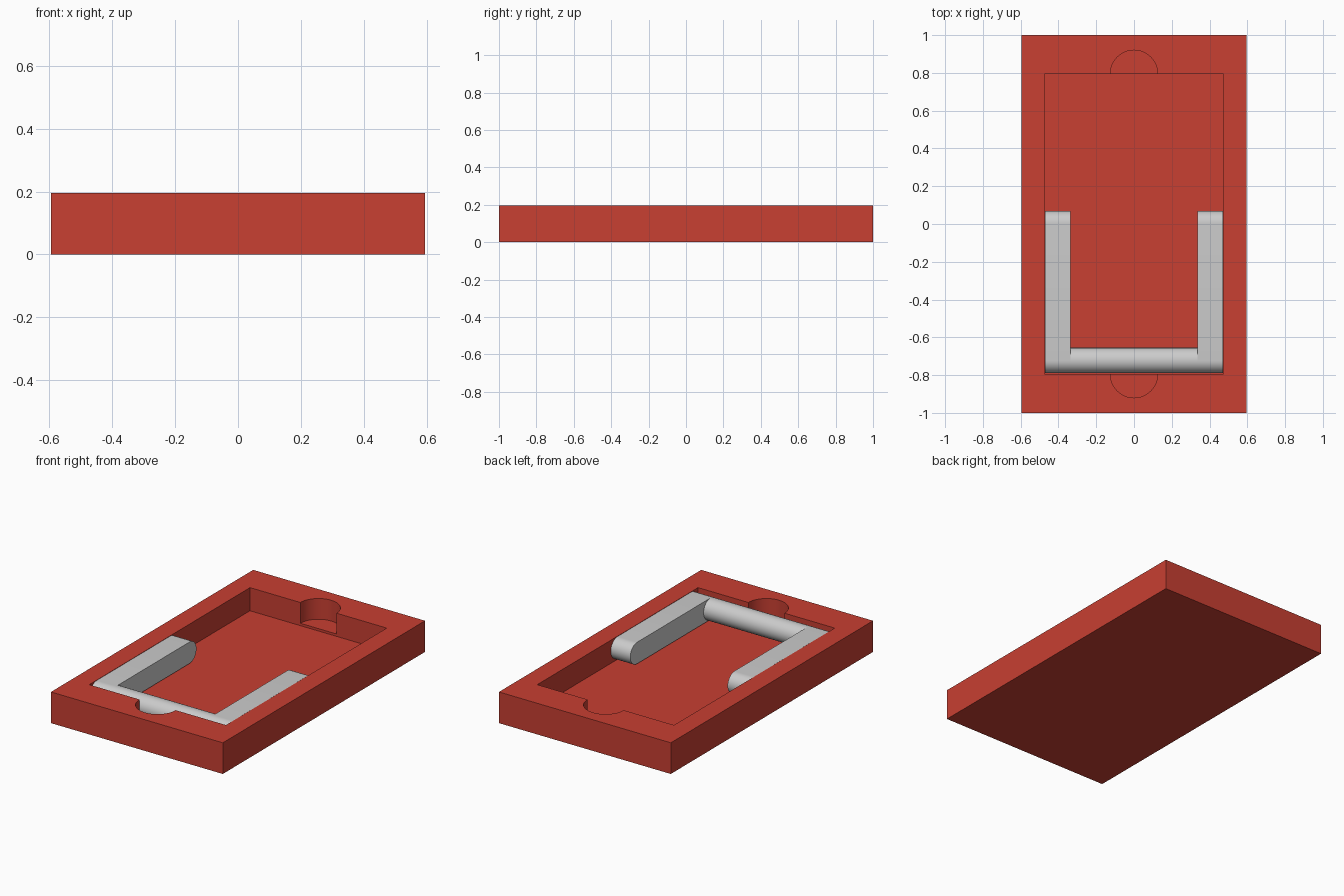
import bpy, bmesh, math

if "Cube" in bpy.data.objects:
    bpy.data.objects.remove(bpy.data.objects["Cube"])

RIM, FLOOR, NOTCH_FLOOR = 0.195, 0.05, 0.065   # tray heights
R = 0.0675                                      # stand half thickness
Y0, Y1, ZC = -0.7225, 0.0025, RIM - 0.0685      # stand arm end centres

red = bpy.data.materials.new("red")
red.diffuse_color = (0.58, 0.05, 0.032, 1)
red.use_nodes = True
red.node_tree.nodes["Principled BSDF"].inputs["Base Color"].default_value = red.diffuse_color


def smooth(ob):
    bpy.ops.object.select_all(action='DESELECT')
    ob.select_set(True)
    bpy.context.view_layer.objects.active = ob
    bpy.ops.object.shade_smooth_by_angle(angle=math.radians(30))


def box(name, x, y, z0, z1):
    bpy.ops.mesh.primitive_cube_add(size=1, location=(0, 0, (z0 + z1) / 2))
    ob = bpy.context.object
    ob.name = name
    ob.scale = (2 * x, 2 * y, z1 - z0)
    bpy.ops.object.transform_apply(location=True, rotation=True, scale=True)
    return ob


def cut(ob, cutter):
    m = ob.modifiers.new("cut", 'BOOLEAN')
    m.operation, m.solver, m.object = 'DIFFERENCE', 'EXACT', cutter
    bpy.context.view_layer.objects.active = ob
    bpy.ops.object.modifier_apply(modifier=m.name)
    bpy.data.objects.remove(cutter)


def extrude_x(name, pts, x0, x1):
    """Extrude a y-z outline along x."""
    me = bpy.data.meshes.new(name)
    bm = bmesh.new()
    f = bm.faces.new([bm.verts.new((x0, y, z)) for y, z in pts])
    g = bmesh.ops.extrude_face_region(bm, geom=[f])["geom"]
    vs = [v for v in g if isinstance(v, bmesh.types.BMVert)]
    bmesh.ops.translate(bm, vec=(x1 - x0, 0, 0), verts=vs)
    bmesh.ops.recalc_face_normals(bm, faces=bm.faces)
    bm.to_mesh(me)
    bm.free()
    ob = bpy.data.objects.new(name, me)
    bpy.context.collection.objects.link(ob)
    smooth(ob)


def arc(yc, a0, n):
    return [(yc + R * math.cos(a0 + math.pi * i / n), ZC + R * math.sin(a0 + math.pi * i / n))
            for i in range(n + 1)]


# Tray with a pocket and two round finger notches
tray = box("tray", 0.595, 1.0, 0, RIM)
cut(tray, box("pocket_cutter", 0.4735, 0.795, FLOOR, RIM + 0.1))
for s in (-1, 1):
    bpy.ops.mesh.primitive_cylinder_add(vertices=64, radius=0.125, depth=0.4,
                                        location=(0, s * 0.795, NOTCH_FLOOR + 0.2))
    cut(tray, bpy.context.object)
tray.data.materials.clear()
tray.data.materials.append(red)
smooth(tray)

# Folding stand: two round-ended arms joined by a round bar
outline = arc(Y1, -math.pi / 2, 24) + arc(Y0, math.pi / 2, 24)
extrude_x("left_arm", outline, -0.472, -0.337)
extrude_x("right_arm", outline, 0.337, 0.472)
extrude_x("cross_bar", arc(Y0, 0, 24)[:-1] + arc(Y0, math.pi, 24)[:-1], -0.337, 0.337)
